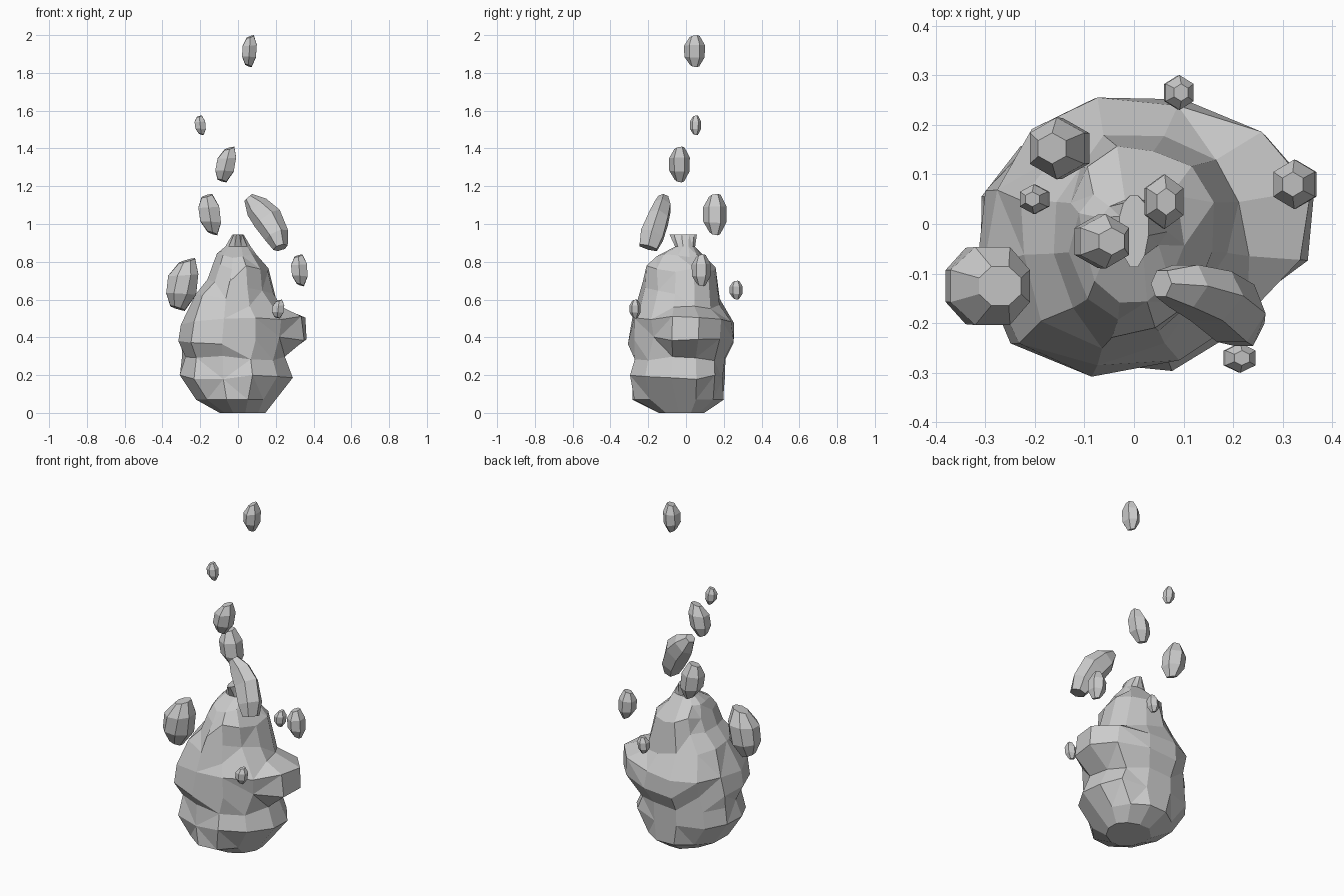
import bpy, bmesh, random
from math import sin, cos, pi
from mathutils import Vector

if "Cube" in bpy.data.objects:
    bpy.data.objects.remove(bpy.data.objects["Cube"])

random.seed(7)

def loft(name, rings, tri=False):
    """Skin a list of closed rings and cap both ends, flat shaded."""
    bm = bmesh.new()
    loops = [[bm.verts.new(p) for p in r] for r in rings]
    n = len(loops[0])
    for a, b in zip(loops, loops[1:]):
        for j in range(n):
            k = (j + 1) % n
            bm.faces.new((a[j], a[k], b[k], b[j]))
    bm.faces.new(loops[0][::-1])
    bm.faces.new(loops[-1])
    bmesh.ops.recalc_face_normals(bm, faces=bm.faces)
    if tri:
        bmesh.ops.triangulate(bm, faces=bm.faces, quad_method='SHORT_EDGE')
        bmesh.ops.dissolve_limit(bm, angle_limit=0.2, verts=bm.verts, edges=bm.edges)
    me = bpy.data.meshes.new(name)
    bm.to_mesh(me)
    bm.free()
    ob = bpy.data.objects.new(name, me)
    bpy.context.collection.objects.link(ob)
    return ob

# Flame body: height, x min, x max, y min, y max, tilt of each ring,
# extra fullness at the front-left corner
levels = [
    (0.01, -0.10, 0.15, -0.15, 0.10, 0.0, 0.0),
    (0.07, -0.22, 0.20, -0.28, 0.20, 0.0, 0.04),
    (0.19, -0.31, 0.29, -0.30, 0.21, 0.0, 0.04),
    (0.29, -0.30, 0.25, -0.27, 0.21, 0.0, 0.02),
    (0.38, -0.30, 0.37, -0.29, 0.25, -0.01, 0.12),
    (0.49, -0.28, 0.36, -0.29, 0.26, -0.01, 0.14),
    (0.59, -0.23, 0.23, -0.24, 0.18, 0.04, 0.10),
    (0.68, -0.16, 0.19, -0.22, 0.17, 0.04, 0.06),
    (0.77, -0.13, 0.16, -0.21, 0.16, 0.02, 0.0),
    (0.835, -0.11, 0.10, -0.16, 0.08, 0.0, 0.0),
    (0.88, -0.07, 0.07, -0.06, 0.05, 0.0, 0.0),
    (0.945, -0.03, 0.03, -0.09, 0.06, 0.0, 0.0),
]
SIDES = 12
body = []
for i, (z, x0, x1, y0, y1, tilt, full) in enumerate(levels):
    ring = []
    inner = 0 < i < len(levels) - 2
    for j in range(SIDES):
        a = 2 * pi * (j + 0.5) / SIDES
        c, s = cos(a), sin(a)
        # shallow spiral groove winding up the flame
        f = 1.0
        if inner:
            f = 0.95 if (j + 2 * i) % 6 == 0 else random.uniform(1.01, 1.05)
            if s < 0 and c < 0:
                f *= 1 + full * abs(sin(2 * a))
            if i in (4, 5) and c > 0 and s < 0:
                f *= 1 - 0.12 * abs(sin(2 * a))
        x = (x1 if c > 0 else -x0) * c * f
        y = (y1 if s > 0 else -y0) * s * f
        jz = random.uniform(-0.015, 0.015) if inner and i > 1 else 0
        ring.append((x, y, max(0, z - tilt * c + jz)))
    body.append(ring)
body[0] = [(x, y, 0.0) for x, y, z in body[0]]
loft("flame_body", body, tri=True)

# Embers: x range, y range, z range, sideways lean from bottom to top
embers = [
    (0.02, 0.10, -0.01, 0.10, 1.83, 2.00, 0.01),
    (-0.23, -0.17, 0.02, 0.08, 1.47, 1.575, -0.01),
    (-0.12, -0.01, -0.09, 0.02, 1.22, 1.41, 0.04),
    (-0.21, -0.09, 0.09, 0.215, 0.94, 1.16, -0.03),
    (-0.38, -0.21, -0.21, -0.04, 0.54, 0.82, 0.05),
    (0.28, 0.37, 0.03, 0.13, 0.67, 0.84, -0.01),
    (0.18, 0.245, -0.30, -0.24, 0.50, 0.60, 0.01),
    (0.06, 0.12, 0.23, 0.30, 0.60, 0.70, 0.01),
]
for x0, x1, y0, y1, z0, z1, lean in embers:
    n = 8 if x1 - x0 > 0.15 else 6
    rings = []
    for t, w in ((0, 0.45), (0.3, 0.98), (0.7, 1.0), (1, 0.5)):
        cx = (x0 + x1) / 2 + lean * (t - 0.5)
        rx = (x1 - x0) / 2 * w * 1.08
        ry = (y1 - y0) / 2 * w
        rings.append([(min(x1, max(x0, cx + rx * cos(2 * pi * (j + 0.5) / n))),
                       (y0 + y1) / 2 + ry * sin(2 * pi * (j + 0.5) / n),
                       z0 + (z1 - z0) * t
                       - (t - 0.5) * (z1 - z0) * 0.2 * (1 - cos(2 * pi * j / n)) / 2)
                      for j in range(n)])
    loft("ember", rings)

# Curved flame tongue drifting off the body: centre, radius across, radius along y
path = [((0.055, -0.12, 1.14), 0.028, 0.03), ((0.10, -0.125, 1.09), 0.066, 0.05),
        ((0.155, -0.145, 1.03), 0.08, 0.06), ((0.205, -0.18, 0.94), 0.066, 0.07),
        ((0.225, -0.20, 0.875), 0.04, 0.055)]
pts = [Vector(p) for p, r, q in path]
rings = []
for i, (p, r, q) in enumerate(path):
    d = (pts[min(i + 1, 4)] - pts[max(i - 1, 0)]).normalized()
    u = d.cross(Vector((0, 1, 0))).normalized()
    v = d.cross(u)
    rings.append([pts[i] + r * u * cos(2 * pi * j / 6) + q * v * sin(2 * pi * j / 6)
                  for j in range(6)])
loft("flame_tongue", rings)
